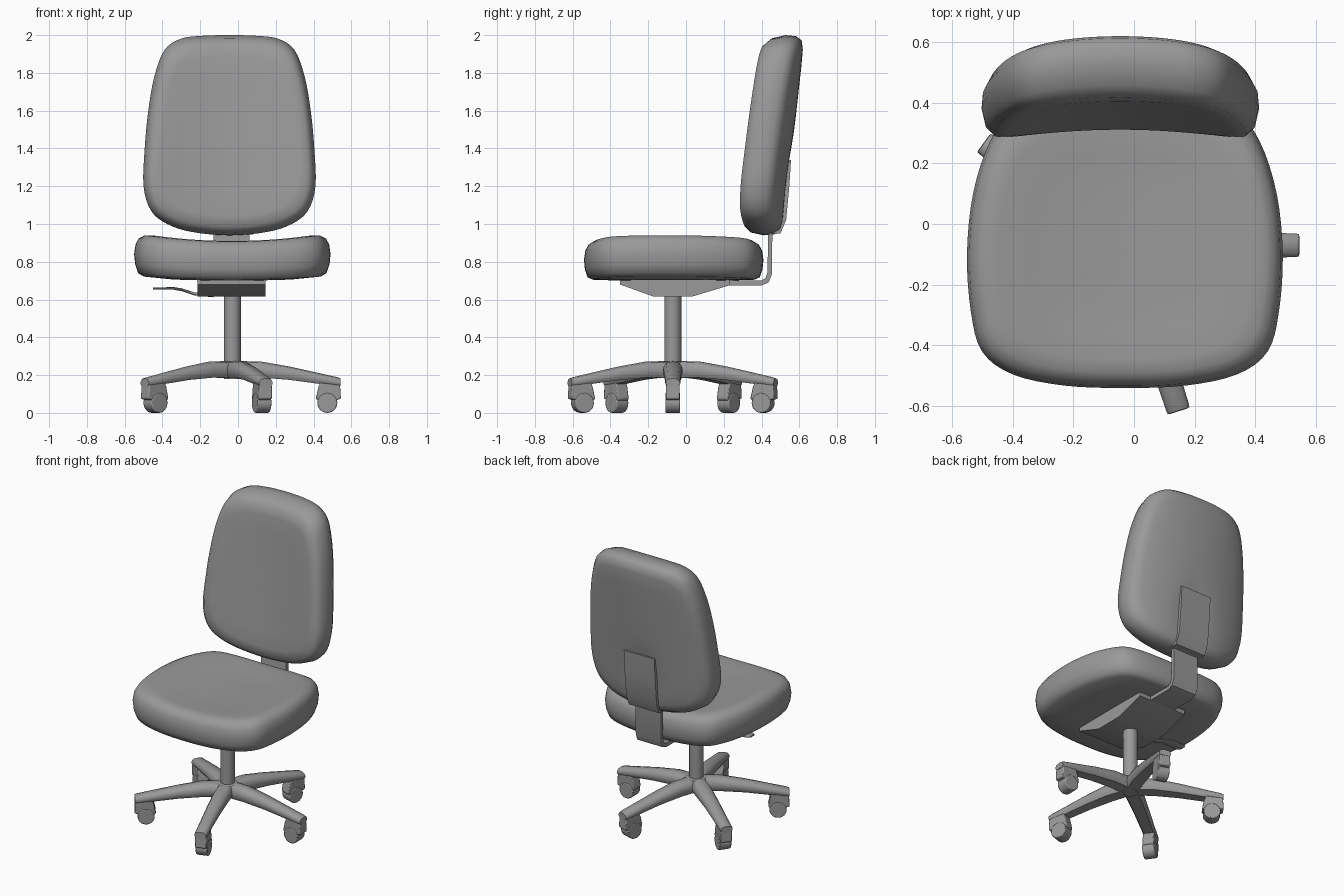
import bpy, bmesh, math
from mathutils import Matrix, Vector

if "Cube" in bpy.data.objects:
    bpy.data.objects.remove(bpy.data.objects["Cube"])

CX, CY = -0.03, -0.07   # column axis

grey = bpy.data.materials.new("dark_grey")
grey.diffuse_color = (0.32, 0.32, 0.32, 1)
grey.use_nodes = True
grey.node_tree.nodes["Principled BSDF"].inputs["Base Color"].default_value = grey.diffuse_color


def finish(name, bm, mat=None, angle=40, bevel=0):
    if mat:
        bm.transform(mat)
    bmesh.ops.recalc_face_normals(bm, faces=bm.faces)
    me = bpy.data.meshes.new(name)
    bm.to_mesh(me)
    bm.free()
    me.materials.append(grey)
    ob = bpy.data.objects.new(name, me)
    bpy.context.collection.objects.link(ob)
    bpy.ops.object.select_all(action='DESELECT')
    ob.select_set(True)
    bpy.context.view_layer.objects.active = ob
    bpy.ops.object.shade_smooth_by_angle(angle=math.radians(angle))
    if bevel:
        b = ob.modifiers.new("bevel", 'BEVEL')
        b.width, b.segments = bevel, 2
    return ob


def skin(bm, rings):
    """Bridge equal-length closed rings of verts and cap both ends."""
    n = len(rings[0])
    for a, b in zip(rings, rings[1:]):
        for i in range(n):
            j = (i + 1) % n
            bm.faces.new((a[i], a[j], b[j], b[i]))
    bm.faces.new(rings[0])
    bm.faces.new(rings[-1])


def smooth_outline(half, steps=4):
    """Mirror a half outline and run a closed Catmull-Rom curve through it."""
    pts = [Vector(p) for p in half] + [Vector((-x, y)) for x, y in half[-2:0:-1]]
    n, out = len(pts), []
    for i in range(n):
        p0, p1, p2, p3 = (pts[(i + k - 1) % n] for k in range(4))
        for s in range(steps):
            t = s / steps
            out.append(0.5 * (2 * p1 + (p2 - p0) * t + (2 * p0 - 5 * p1 + 4 * p2 - p3) * t * t
                              + (3 * p1 - p0 - 3 * p2 + p3) * t ** 3))
    return out


def cushion(name, half, mid, profile, place):
    """Padded shape: outline scaled about mid along a (scale, depth) profile."""
    bm = bmesh.new()
    outline = smooth_outline(half)
    c = Vector((0, mid))
    rings = []
    for k, (s, w) in enumerate(profile):
        t = k / (len(profile) - 1)
        rings.append([bm.verts.new(place(*(c + (p - c) * s), w, t)) for p in outline])
    skin(bm, rings)
    return finish(name, bm, angle=60)


def prism(name, pts, half_w, mat, bevel=0):
    """Profile in local x-z, extruded across local y."""
    bm = bmesh.new()
    skin(bm, [[bm.verts.new((a, y, z)) for a, z in pts] for y in (-half_w, half_w)])
    return finish(name, bm, mat, bevel=bevel)


def beam(name, stations, mat):
    """Rounded-section arm from (distance, half width, bottom, top) stations."""
    bm = bmesh.new()
    sec = [(-.75, 0), (.75, 0), (1, .25), (1, .6), (.7, .92), (0, 1), (-.7, .92), (-1, .6), (-1, .25)]
    skin(bm, [[bm.verts.new((r, u * w, zb + v * (zt - zb))) for u, v in sec]
              for r, w, zb, zt in stations])
    return finish(name, bm, mat, angle=50)


def cylinder(name, r, depth, mat, seg=24, bevel=0):
    bm = bmesh.new()
    bmesh.ops.create_cone(bm, cap_ends=True, segments=seg, radius1=r, radius2=r, depth=depth)
    return finish(name, bm, mat, bevel=bevel)


# Seat, dished across its width
seat_half = [(0, -.54), (.2, -.532), (.37, -.495), (.47, -.42), (.507, -.29), (.52, -.1),
             (.5, .1), (.445, .27), (.37, .36), (.22, .4), (0, .41)]
seat_prof = [(.05, .70), (.6, .70), (.9, .705), (.96, .718), (.99, .76), (1, .81), (.985, .86),
             (.95, .89), (.89, .907), (.8, .91), (.6, .903), (.4, .90), (.2, .90), (.02, .90)]
cushion("seat", seat_half, -.07, seat_prof,
        lambda x, y, w, t: (CX + x, y, w + (.01 + .035 * t) * (x / .45) ** 2))

# Backrest, wrapped forward at the sides
back_half = [(0, .94), (.2, .958), (.33, 1.0), (.415, 1.07), (.455, 1.2), (.449, 1.4), (.43, 1.6),
             (.398, 1.78), (.345, 1.92), (.26, 1.98), (.15, 1.996), (0, 2.0)]
back_prof = [(.02, .33), (.3, .33), (.6, .328), (.8, .328), (.91, .335), (.97, .37), (1, .44),
             (.99, .495), (.95, .527), (.86, .539), (.7, .541), (.55, .541), (.4, .541), (.3, .541),
             (.2, .541), (.1, .541), (.02, .541)]


def place_back(x, z, w, t):
    u = abs(x) / .45
    y = w + .11 * (z - 1.2) - .055 * u ** 2 - .1 * max(0, t - .3) * u ** 3
    if t > .5:   # dimple behind the bracket
        y -= .022 * math.exp(-(x / .13) ** 2 - ((z - 1.2) / .18) ** 2)
    return (-.045 + x, y, z)


cushion("backrest", back_half, 1.45, back_prof, place_back)

# Bracket, support bar and mechanism, all side profiles
side = Matrix.Translation((CX - .005, 0, 0)) @ Matrix.Rotation(math.pi / 2, 4, 'Z')
prism("back_bracket", [(.44, .945), (.5, .95), (.53, 1.02), (.547, 1.2), (.556, 1.34), (.46, 1.34)],
      .115, side)
prism("support_bar", [(.15, .675), (.4, .675), (.437, .69), (.455, .735), (.458, 1.05),
                      (.435, 1.05), (.432, .745), (.42, .712), (.395, .70), (.15, .70)], .095, side)
prism("tilt_mechanism", [(-.35, .715), (-.35, .68), (-.17, .615), (.03, .615), (.23, .675), (.23, .715)],
      .18, side)

# Height lever on the left
beam("lever", [(.1, .02, .612, .628), (.2, .02, .622, .638), (.27, .022, .645, .66),
               (.31, .035, .652, .666), (.4, .038, .652, .664), (.42, .025, .653, .663)],
     Matrix.Translation((CX, CY, 0)) @ Matrix.Rotation(math.pi, 4, 'Z'))

# Column and hub
cylinder("column", .045, .46, Matrix.Translation((CX, CY, .41)))
cylinder("hub", .065, .085, Matrix.Translation((CX, CY, .23)), bevel=.01)

# Five legs with casters
for i in range(5):
    m = Matrix.Translation((CX, CY, 0)) @ Matrix.Rotation(math.radians(72 * i), 4, 'Z')
    beam(f"leg_{i}", [(0, .05, .185, .275), (.15, .052, .187, .272), (.3, .046, .175, .246),
                      (.45, .041, .155, .213), (.56, .039, .14, .188), (.573, .037, .142, .182)], m)
    prism(f"caster_hood_{i}", [(.465, .16), (.57, .15), (.575, .075), (.545, .066),
                               (.455, .062), (.442, .075), (.455, .135)], .036, m, .006)
    cylinder(f"caster_wheel_{i}", .053, .078,
             m @ Matrix.Translation((.503, 0, .053)) @ Matrix.Rotation(math.pi / 2, 4, 'X'), bevel=.006)
